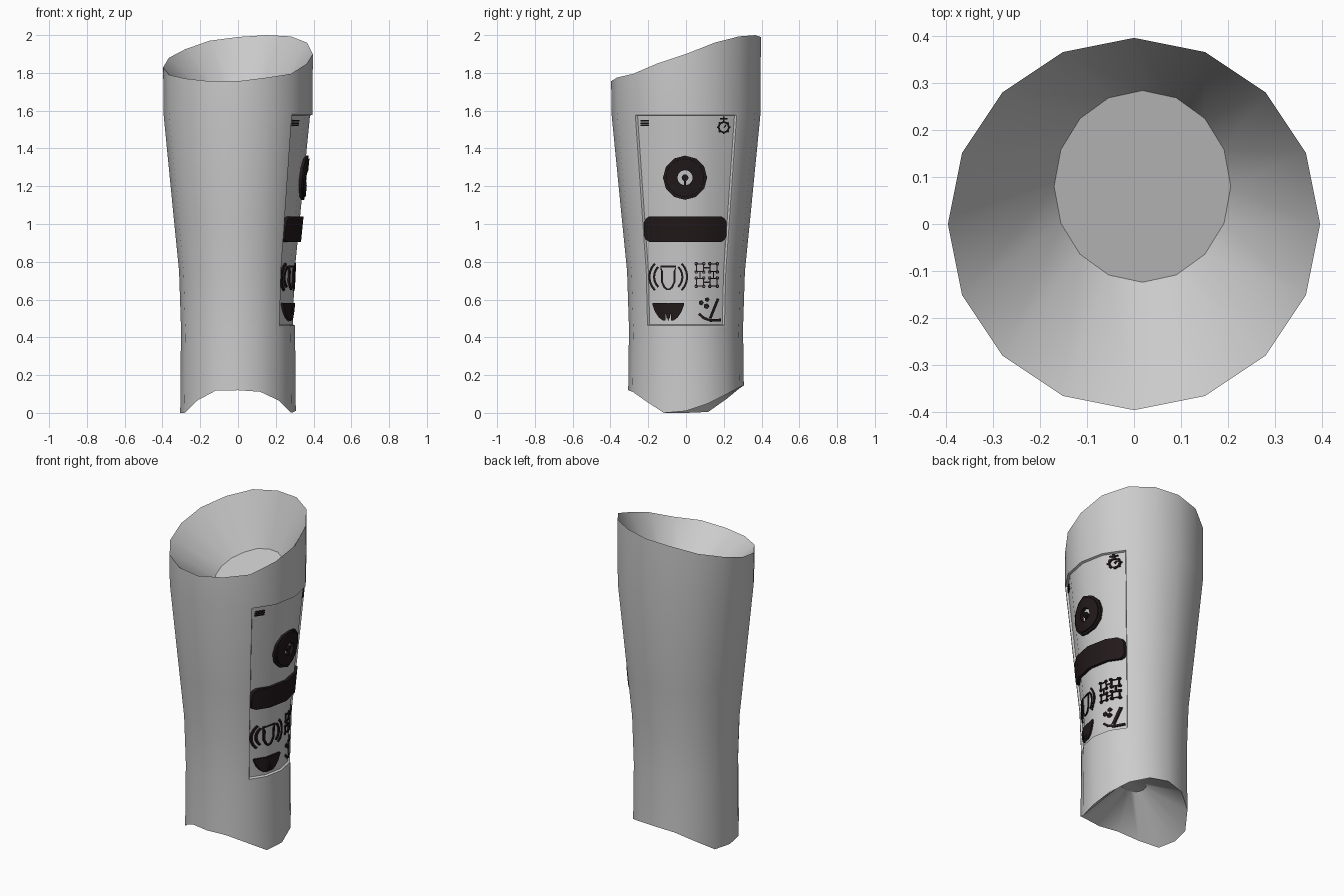
import bpy, bmesh
from math import sin, cos, pi, radians, hypot

if "Cube" in bpy.data.objects:
    bpy.data.objects.remove(bpy.data.objects["Cube"])

N = 16
RINGS = [(1.59, .395), (1.03, .34), (.75, .312), (.45, .302)]
# rim heights around the sleeve, counter-clockwise from +x
TOP = [1.9, 1.96, 1.993, 2.0, 1.99, 1.97, 1.925, 1.88,
       1.83, 1.79, 1.77, 1.756, 1.756, 1.775, 1.795, 1.85]
BOTTOM = [.01, .05, .1, .135, .145, .13, .075, .005,
          0, 0, .065, .118, .12, .112, .065, 0]
RECESS = .012

dark = bpy.data.materials.new("dark_trim")
dark.diffuse_color = (.016, .01, .011, 1)
dark.use_nodes = True
dark.node_tree.nodes["Principled BSDF"].inputs["Base Color"].default_value = dark.diffuse_color


def finish(bm, name, mat=None):
    me = bpy.data.meshes.new(name)
    bmesh.ops.recalc_face_normals(bm, faces=bm.faces)
    bm.to_mesh(me)
    bm.free()
    ob = bpy.data.objects.new(name, me)
    bpy.context.collection.objects.link(ob)
    if mat:
        me.materials.append(mat)
    bpy.ops.object.select_all(action='DESELECT')
    ob.select_set(True)
    bpy.context.view_layer.objects.active = ob
    bpy.ops.object.shade_smooth_by_angle(angle=radians(30))
    return ob


# Sleeve: tapered tube with a sunken socket at the top and a hollow below
def build_sleeve():
    bm = bmesh.new()

    def ring(rx, ry, z, cx=0, cy=0):
        out = []
        for k in range(N):
            a = 2 * pi * k / N
            out.append(bm.verts.new((cx + rx * cos(a), cy + ry * sin(a), z(k))))
        return out

    rings = [ring(.188, .204, lambda k: 1.62 + .5 * (TOP[k] - 1.89), .018, .08),
             ring(.396, .396, lambda k: TOP[k])]
    rings += [ring(r, r, lambda k, z=z: z) for z, r in RINGS]
    rings += [ring(.306, .306, lambda k: BOTTOM[k]),
              ring(.07, .07, lambda k: .25)]
    panel = []
    for i in range(len(rings) - 1):
        for k in range(N):
            j = (k + 1) % N
            f = bm.faces.new((rings[i][k], rings[i][j], rings[i + 1][j], rings[i + 1][k]))
            if 2 <= i <= 4 and k in (14, 15, 0, 1):
                panel.append(f)
    bm.faces.new(rings[0])
    bm.faces.new(rings[-1])
    bmesh.ops.recalc_face_normals(bm, faces=bm.faces)
    # recessed control panel on the right side
    bmesh.ops.inset_region(bm, faces=panel, thickness=.012, use_even_offset=True)
    bmesh.ops.inset_region(bm, faces=panel, thickness=.006, depth=-RECESS, use_even_offset=True)
    finish(bm, "forearm_sleeve")


def surface(y, z):
    for (z1, r1), (z0, r0) in zip(RINGS, RINGS[1:]):
        if z >= z0:
            break
    r = r0 + (r1 - r0) * (z - z0) / (z1 - z0)
    q, s = abs(y) / r, pi / 8
    k = 0 if q < sin(s) else 1
    t = (q - sin(k * s)) / (sin((k + 1) * s) - sin(k * s))
    return r * (cos(k * s) + t * (cos((k + 1) * s) - cos(k * s))) - RECESS


# Raised strips that follow the panel surface
def ribbon(bm, a, b, h, closed=False):
    cols = []
    for p, q in zip(a, b):
        cols.append([bm.verts.new((surface(*c) + d, c[0], c[1]))
                     for c, d in ((p, h), (q, h), (q, -.006), (p, -.006))])
    n = len(cols)
    for i in range(n if closed else n - 1):
        c, d = cols[i], cols[(i + 1) % n]
        for k in range(4):
            m = (k + 1) % 4
            bm.faces.new((c[k], c[m], d[m], d[k]))
    if not closed:
        bm.faces.new(cols[0])
        bm.faces.new(cols[-1])


def stroke(bm, pts, w=.011, h=.006, closed=False):
    a, b, n = [], [], len(pts)
    for i, p in enumerate(pts):
        u = pts[(i - 1) % n] if closed else pts[max(i - 1, 0)]
        v = pts[(i + 1) % n] if closed else pts[min(i + 1, n - 1)]
        dy, dz = v[0] - u[0], v[1] - u[1]
        l = hypot(dy, dz)
        ny, nz = -dz / l * w / 2, dy / l * w / 2
        a.append((p[0] + ny, p[1] + nz))
        b.append((p[0] - ny, p[1] - nz))
    ribbon(bm, a, b, h, closed)


def arc(cy, cz, r, a0=0, a1=360, n=12):
    m = n if a1 - a0 == 360 else n - 1
    return [(cy + r * cos(radians(a0 + (a1 - a0) * i / m)),
             cz + r * sin(radians(a0 + (a1 - a0) * i / m))) for i in range(n)]


build_sleeve()

# Round dial with inner hub and pointer
bm = bmesh.new()
C = (-.005, 1.245)
ribbon(bm, arc(*C, .117), arc(*C, .105), .014, True)
ribbon(bm, arc(*C, .101, n=24), arc(*C, .04, n=24), .02, True)
ribbon(bm, arc(*C, .106), arc(*C, .1), .008, True)
ribbon(bm, arc(*C, .018), arc(*C, .001), .012, True)
stroke(bm, [C, (C[0], C[1] - .045)], .012, .012)
finish(bm, "dial", dark)

# Wide display bar with rounded ends
bm = bmesh.new()
cols = [(-.222, .035), (-.213, .055), (-.195, .067), (-.128, .067), (-.06, .067), (0, .067),
        (.06, .067), (.128, .067), (.188, .067), (.206, .055), (.215, .035)]
ribbon(bm, [(y, .973 - d) for y, d in cols], [(y, .973 + d) for y, d in cols], .018)
finish(bm, "display_bar", dark)

# Three-line menu mark
bm = bmesh.new()
for z in (1.522, 1.534, 1.546):
    stroke(bm, [(-.24, z), (-.195, z)], .007)
finish(bm, "menu_mark", dark)

# Stopwatch mark
bm = bmesh.new()
stroke(bm, arc(.2, 1.512, .027), .009, closed=True)
for a in range(0, 360, 45):
    c, s = cos(radians(a)), sin(radians(a))
    stroke(bm, [(.2 + .026 * c, 1.512 + .026 * s), (.2 + .036 * c, 1.512 + .036 * s)], .009)
stroke(bm, [(.2, 1.51), (.213, 1.525)], .006)
stroke(bm, [(.18, 1.556), (.22, 1.556)], .008)
stroke(bm, [(.2, 1.54), (.2, 1.568)], .01)
finish(bm, "stopwatch_mark", dark)

# Alarm mark: bell outline with waves each side
bm = bmesh.new()
cy, cz = -.094, .72
half = [(.04, .055), (.034, .03), (.034, -.025), (.02, -.055), (.008, -.065)]
bell = [(cy + y, cz + z) for y, z in half] + [(cy - y, cz + z) for y, z in reversed(half)]
stroke(bm, bell, .01, closed=True)
for r in (.075, .1):
    for mid in (0, 180):
        stroke(bm, arc(cy, cz, r, mid - 45, mid + 45, 7), .011)
finish(bm, "alarm_mark", dark)

# Four linked cells
bm = bmesh.new()
cy, cz = .11, .73
for sy in (-1, 1):
    for sz in (-1, 1):
        y, z = cy + sy * .036, cz + sz * .038
        stroke(bm, arc(y, z, .027, 45, 405, 4), .007, closed=True)
        for ky in (-1, 1):
            for kz in (-1, 1):
                stroke(bm, arc(y + ky * .02, z + kz * .022, .007, n=6), .006, closed=True)
    stroke(bm, [(cy + sy * .036, cz - .02), (cy + sy * .036, cz + .02)], .007)
    stroke(bm, [(cy - .018, cz + sy * .038), (cy + .018, cz + sy * .038)], .007)
finish(bm, "linked_cells_mark", dark)

# Half-round bowl mark with slots at its base
bm = bmesh.new()
for s in (-1, 1):
    pts = [(.083, .57), (.07, .535), (.05, .505), (.03, .49)]
    ribbon(bm, [(-.094 + s * y, z) for y, z in pts], [(-.094 + s * y, .582) for y, z in pts], .01)
    ribbon(bm, [(-.094 + s * .03, .49), (-.094 + s * .014, .488)],
           [(-.094 + s * .03, .582), (-.094 + s * .014, .582)], .01)
    ribbon(bm, [(-.094 + s * .014, .535), (-.094 + s * .006, .49)],
           [(-.094 + s * .014, .582), (-.094, .582)], .01)
ribbon(bm, [(-.11, .53), (-.094, .487), (-.078, .53)], [(-.11, .58), (-.094, .58), (-.078, .58)], .009)
finish(bm, "bowl_mark", dark)

# Pick and rubble mark
bm = bmesh.new()
stroke(bm, [(.17, .605), (.128, .5)], .014)
stroke(bm, [(.068, .525), (.095, .502), (.13, .489), (.185, .492)], .014)
for y, z, r in ((.08, .583, .015), (.112, .6, .013), (.108, .565, .016)):
    ribbon(bm, arc(y, z, r, n=5), arc(y, z, .001, n=5), .006, True)
finish(bm, "pick_mark", dark)
